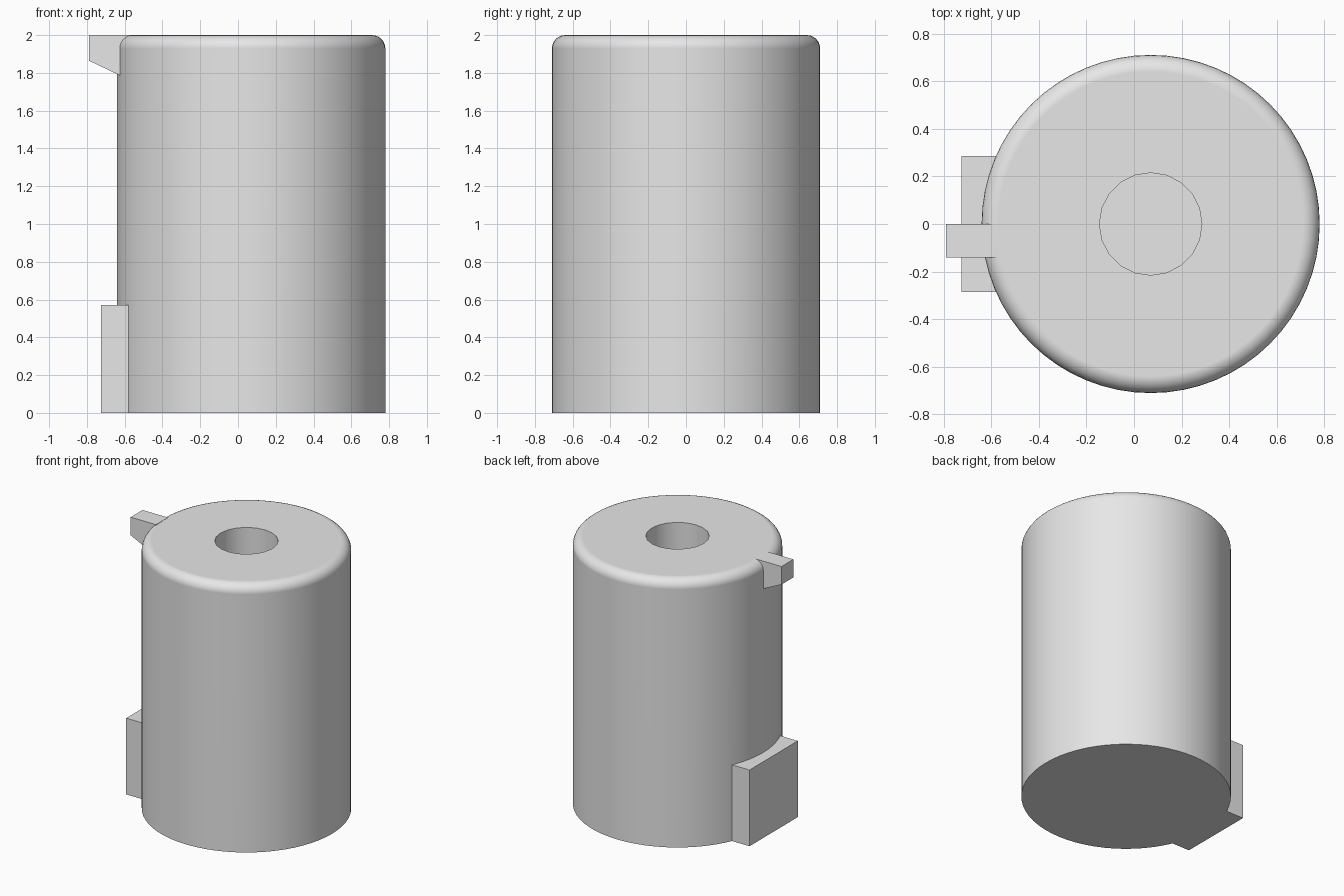
import bpy, bmesh, math

cube = bpy.data.objects.get("Cube")
if cube:
    bpy.data.objects.remove(cube, do_unlink=True)

AXIS_X, RADIUS, HEIGHT, ROUND = 0.07, 0.71, 2.0, 0.07

grey = bpy.data.materials.new("plain grey")
grey.use_nodes = True
colour = (0.8, 0.8, 0.8, 1.0)
grey.diffuse_color = colour
grey.node_tree.nodes["Principled BSDF"].inputs["Base Color"].default_value = colour


def add_object(name, bm):
    bmesh.ops.recalc_face_normals(bm, faces=bm.faces[:])
    mesh = bpy.data.meshes.new(name)
    bm.to_mesh(mesh)
    bm.free()
    mesh.materials.append(grey)
    obj = bpy.data.objects.new(name, mesh)
    bpy.context.collection.objects.link(obj)
    return obj


def cylinder(name, rings, sides):
    """Stack of (radius, height) rings with flat end caps."""
    bm = bmesh.new()
    loops = []
    for r, z in rings:
        angles = [math.tau * i / sides for i in range(sides)]
        loops.append([bm.verts.new((AXIS_X + r * math.cos(a), r * math.sin(a), z))
                      for a in angles])
    for low, high in zip(loops, loops[1:]):
        for i in range(sides):
            j = (i + 1) % sides
            bm.faces.new((low[i], low[j], high[j], high[i]))
    bm.faces.new(loops[0])
    bm.faces.new(loops[-1])
    return add_object(name, bm)


def side_prism(name, outline, y0, y1):
    """Outline in x and z, extruded along y."""
    bm = bmesh.new()
    face = bm.faces.new([bm.verts.new((x, y0, z)) for x, z in outline])
    new = bmesh.ops.extrude_face_region(bm, geom=[face])["geom"]
    moved = [v for v in new if isinstance(v, bmesh.types.BMVert)]
    bmesh.ops.translate(bm, verts=moved, vec=(0, y1 - y0, 0))
    return add_object(name, bm)


# Main body with a rounded top rim
rings = [(RADIUS, 0)]
for i in range(7):
    a = math.pi / 2 * i / 6
    rings.append((RADIUS - ROUND * (1 - math.cos(a)),
                  HEIGHT - ROUND * (1 - math.sin(a))))
body = cylinder("body", rings, 64)

# Blind hole sunk into the top
cutter = cylinder("hole_cutter", [(0.215, 1.0), (0.215, 2.2)], 20)
cutter.hide_render = True
bore = body.modifiers.new("bore", "BOOLEAN")
bore.operation = "DIFFERENCE"
bore.solver = "EXACT"
bore.object = cutter
bpy.ops.object.select_all(action="DESELECT")
bpy.context.view_layer.objects.active = body
body.select_set(True)
bpy.ops.object.modifier_apply(modifier=bore.name)
bpy.data.objects.remove(cutter, do_unlink=True)
bpy.ops.object.shade_smooth_by_angle(angle=math.radians(30))
weighted = body.modifiers.new("weighted normals", "WEIGHTED_NORMAL")
weighted.keep_sharp = True

# Block at the foot of the side
side_prism("lower_block",
           [(-0.725, 0), (-0.5, 0), (-0.5, 0.57), (-0.725, 0.57)], -0.285, 0.285)

# Small tab at the top rim with a sloping underside
side_prism("upper_tab",
           [(-0.79, 1.865), (-0.58, 1.765), (-0.58, 2.0), (-0.79, 2.0)], -0.14, 0)
